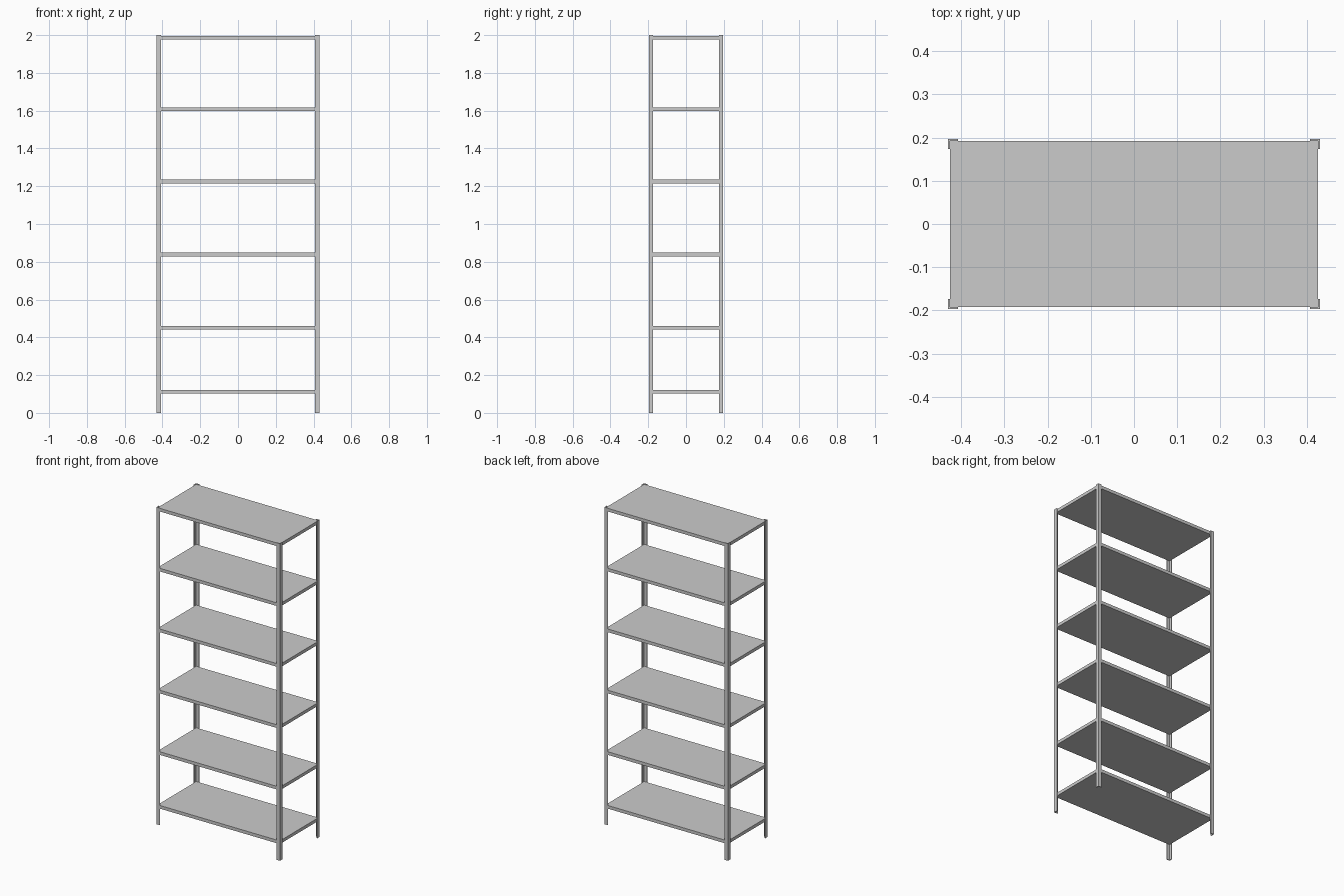
import bpy, bmesh

if "Cube" in bpy.data.objects:
    bpy.data.objects.remove(bpy.data.objects["Cube"])

HX, HY = 0.431, 0.197      # outer half-size of the frame
LEG, T = 0.023, 0.0045     # angle-profile flange width and thickness


def extrude_profile(name, pts, z0, z1):
    bm = bmesh.new()
    base = bm.faces.new([bm.verts.new((x, y, z0)) for x, y in pts])
    top = bmesh.ops.extrude_face_region(bm, geom=[base])["geom"]
    bmesh.ops.translate(bm, vec=(0, 0, z1 - z0),
                        verts=[v for v in top if isinstance(v, bmesh.types.BMVert)])
    bmesh.ops.recalc_face_normals(bm, faces=bm.faces)
    mesh = bpy.data.meshes.new(name)
    bm.to_mesh(mesh)
    bm.free()
    obj = bpy.data.objects.new(name, mesh)
    bpy.context.collection.objects.link(obj)
    return obj


# Four L-shaped corner uprights
for side, sx in (("left", -1), ("right", 1)):
    for end, sy in (("front", -1), ("back", 1)):
        profile = [(HX, HY), (HX - LEG, HY), (HX - LEG, HY - T),
                   (HX - T, HY - T), (HX - T, HY - LEG), (HX, HY - LEG)]
        extrude_profile(f"{end}_{side}_upright",
                        [(sx * x, sy * y) for x, y in profile], 0, 2)

# Six shelves resting inside the uprights
sx, sy = HX - T, HY - T
for i, z in enumerate((0.122, 0.461, 0.849, 1.235, 1.618, 1.996)):
    extrude_profile(f"shelf_{i + 1}",
                    [(-sx, -sy), (sx, -sy), (sx, sy), (-sx, sy)], z - 0.02, z)
